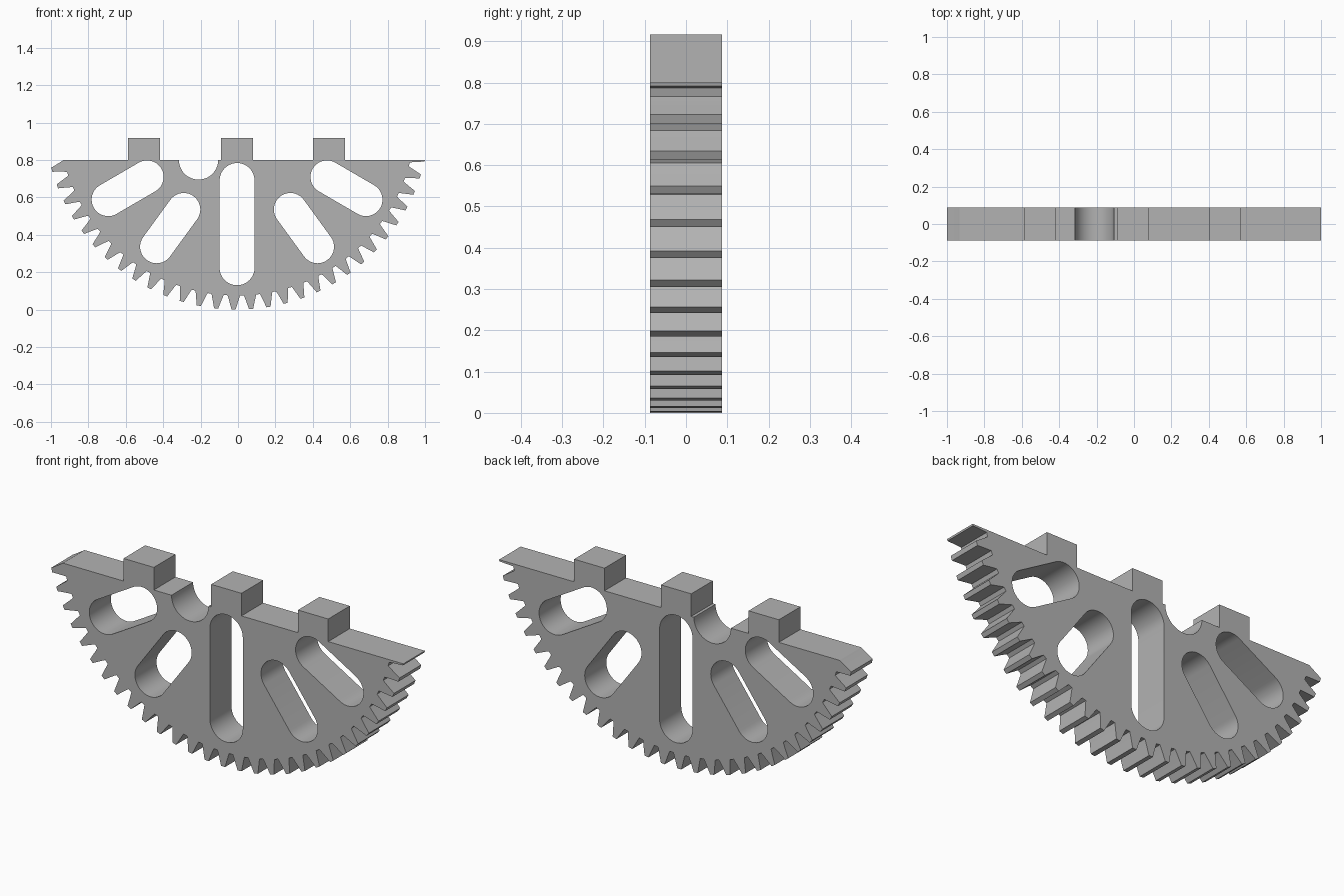
import bpy
from math import sin, cos, pi, radians, atan2

cube = bpy.data.objects.get("Cube")
if cube:
    bpy.data.objects.remove(cube, do_unlink=True)

CX, R, TOP, BLOCK_TOP, HALF = -0.005, 1.03, 0.8, 0.916, 0.0875
PITCH, PHASE = 360 / 69, -1.04

# Half of a tooth: radius and angular half width, from root to tip
FLANK = [(0.955, 2.0), (0.966, 1.75), (0.99, 1.3), (1.012, 0.92), (R, 0.62)]


def gear_arc():
    """Toothed rim from left to right, cut off level with the top edge."""
    pts = []
    for k in range(-16, 17):
        mid = PHASE + k * PITCH
        sides = [(r, -a) for r, a in FLANK] + [(r, a) for r, a in reversed(FLANK)]
        for r, a in sides:
            t = radians(mid + a)
            pts.append((CX + r * sin(t), R - r * cos(t)))
    arc = []
    for p, q in zip(pts, pts[1:]):
        if (p[1] < TOP) != (q[1] < TOP):
            f = (TOP - p[1]) / (q[1] - p[1])
            arc.append((p[0] + f * (q[0] - p[0]), TOP))
        if q[1] < TOP:
            arc.append(q)
    return arc


def block(x):
    """Square lug standing on the top edge, right to left."""
    w = 0.086
    return [(x + w, TOP), (x + w, BLOCK_TOP), (x - w, BLOCK_TOP), (x - w, TOP)]


def notch(x, r, n=28):
    """Half-round cradle sunk into the top edge, right to left."""
    return [(x + r * cos(pi * i / n), TOP - r * sin(pi * i / n)) for i in range(n + 1)]


def slot(a, b, r, n=20):
    """Round-ended slot between two centres."""
    d = atan2(b[1] - a[1], b[0] - a[0])
    pts = []
    for c, start in ((b, d - pi / 2), (a, d + pi / 2)):
        pts += [(c[0] + r * cos(start + pi * i / n), c[1] + r * sin(start + pi * i / n))
                for i in range(n + 1)]
    return pts


# Outer profile
outline = gear_arc() + block(0.487) + block(CX) + notch(-0.211, 0.105) + block(-0.502)

# Slots: one upright, two mirrored pairs
loops = [outline, slot((CX, 0.2235), (CX, 0.69), 0.0935)]
for s in (1, -1):
    loops.append(slot((CX + s * 0.285, 0.535), (CX + s * 0.43, 0.336), 0.0885))
    loops.append(slot((CX + s * 0.481, 0.709), (CX + s * 0.689, 0.588), 0.0885))

# Filled, extruded profile
curve = bpy.data.curves.new("gear_sector", "CURVE")
curve.dimensions = "2D"
curve.fill_mode = "BOTH"
curve.extrude = HALF
for loop in loops:
    sp = curve.splines.new("POLY")
    sp.points.add(len(loop) - 1)
    for point, (x, z) in zip(sp.points, loop):
        point.co = (x, z, 0, 1)
    sp.use_cyclic_u = True

gear = bpy.data.objects.new("gear_sector", curve)
bpy.context.collection.objects.link(gear)
gear.rotation_euler.x = pi / 2
bpy.ops.object.select_all(action="DESELECT")
gear.select_set(True)
bpy.context.view_layer.objects.active = gear
bpy.ops.object.convert(target="MESH")
gear = bpy.context.view_layer.objects.active
bpy.ops.object.transform_apply(location=False, rotation=True, scale=False)

# Weld the caps to the walls and shade the round walls smooth
bpy.ops.object.mode_set(mode="EDIT")
bpy.ops.mesh.select_all(action="SELECT")
bpy.ops.mesh.remove_doubles(threshold=0.00005)
bpy.ops.mesh.normals_make_consistent(inside=False)
bpy.ops.object.mode_set(mode="OBJECT")
bpy.ops.object.shade_smooth_by_angle(angle=radians(20))

# Plain grey
grey = bpy.data.materials.new("plain_grey")
grey.use_nodes = True
colour = (0.45, 0.45, 0.45, 1)
grey.diffuse_color = colour
grey.node_tree.nodes["Principled BSDF"].inputs["Base Color"].default_value = colour
gear.data.materials.clear()
gear.data.materials.append(grey)
